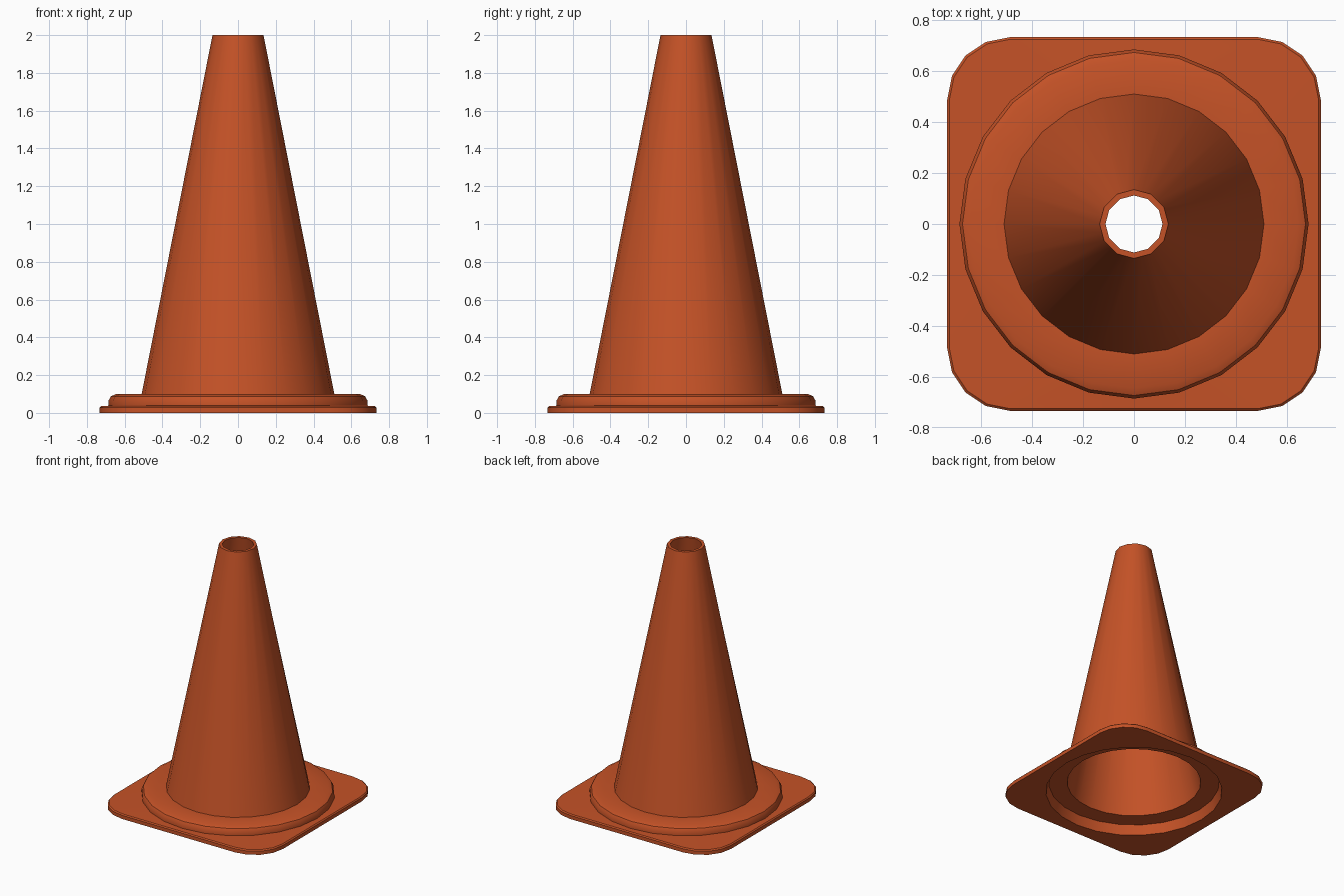
import bpy, bmesh, math

if "Cube" in bpy.data.objects:
    bpy.data.objects.remove(bpy.data.objects["Cube"])

SIDES = 24

orange = bpy.data.materials.new("orange_plastic")
orange.diffuse_color = (0.56, 0.085, 0.02, 1)
orange.use_nodes = True
orange.node_tree.nodes["Principled BSDF"].inputs["Base Color"].default_value = orange.diffuse_color


def ring(radius, z):
    """Round cross-section."""
    return [(radius * math.cos(2 * math.pi * i / SIDES),
             radius * math.sin(2 * math.pi * i / SIDES), z) for i in range(SIDES)]


def mouth(radius, z):
    """Coarser twelve-sided cross-section: every second point lies on a chord."""
    flat = math.cos(math.pi / 12 * 2 / 2 * 1.0)
    return [(x * (flat if i % 2 else 1), y * (flat if i % 2 else 1), z)
            for i, (x, y, z) in enumerate(ring(radius, z))]


def rounded_square(half, corner, z):
    """Six points per side: one edge midpoint plus a five-point corner arc."""
    pts = []
    for q in range(4):
        c = half - corner
        local = [(half, 0)] + [(c + corner * math.cos(math.radians(a)),
                                c + corner * math.sin(math.radians(a)))
                               for a in (0, 22.5, 45, 67.5, 90)]
        for x, y in local:
            for _ in range(q):
                x, y = -y, x
            pts.append((x, y, z))
    return pts


def loft(name, rows):
    """Skin consecutive cross-sections with quads."""
    bm = bmesh.new()
    loops = [[bm.verts.new(p) for p in row] for row in rows]
    for a, b in zip(loops, loops[1:]):
        for i in range(SIDES):
            j = (i + 1) % SIDES
            bm.faces.new((a[i], a[j], b[j], b[i]))
    mesh = bpy.data.meshes.new(name)
    bm.to_mesh(mesh)
    bm.free()
    mesh.materials.append(orange)
    obj = bpy.data.objects.new(name, mesh)
    bpy.context.collection.objects.link(obj)
    bpy.ops.object.select_all(action='DESELECT')
    obj.select_set(True)
    bpy.context.view_layer.objects.active = obj
    bpy.ops.object.shade_smooth_by_angle(angle=math.radians(35))
    return obj


# Base: hollow underside, square plate with rounded corners, raised round collar
loft("base", [
    ring(0.486, 0.075),
    ring(0.62, 0.075),
    ring(0.64, 0.0),
    rounded_square(0.733, 0.245, 0.0),
    rounded_square(0.733, 0.245, 0.028),
    rounded_square(0.725, 0.24, 0.036),
    ring(0.685, 0.038),
    ring(0.685, 0.066),
    ring(0.673, 0.088),
    ring(0.645, 0.1),
    ring(0.51, 0.1),
])

# Cone: thin tapered wall, open at the tip and at the bottom
loft("cone", [
    ring(0.51, 0.1),
    mouth(0.135, 2.0),
    mouth(0.112, 2.0),
    ring(0.486, 0.075),
])
